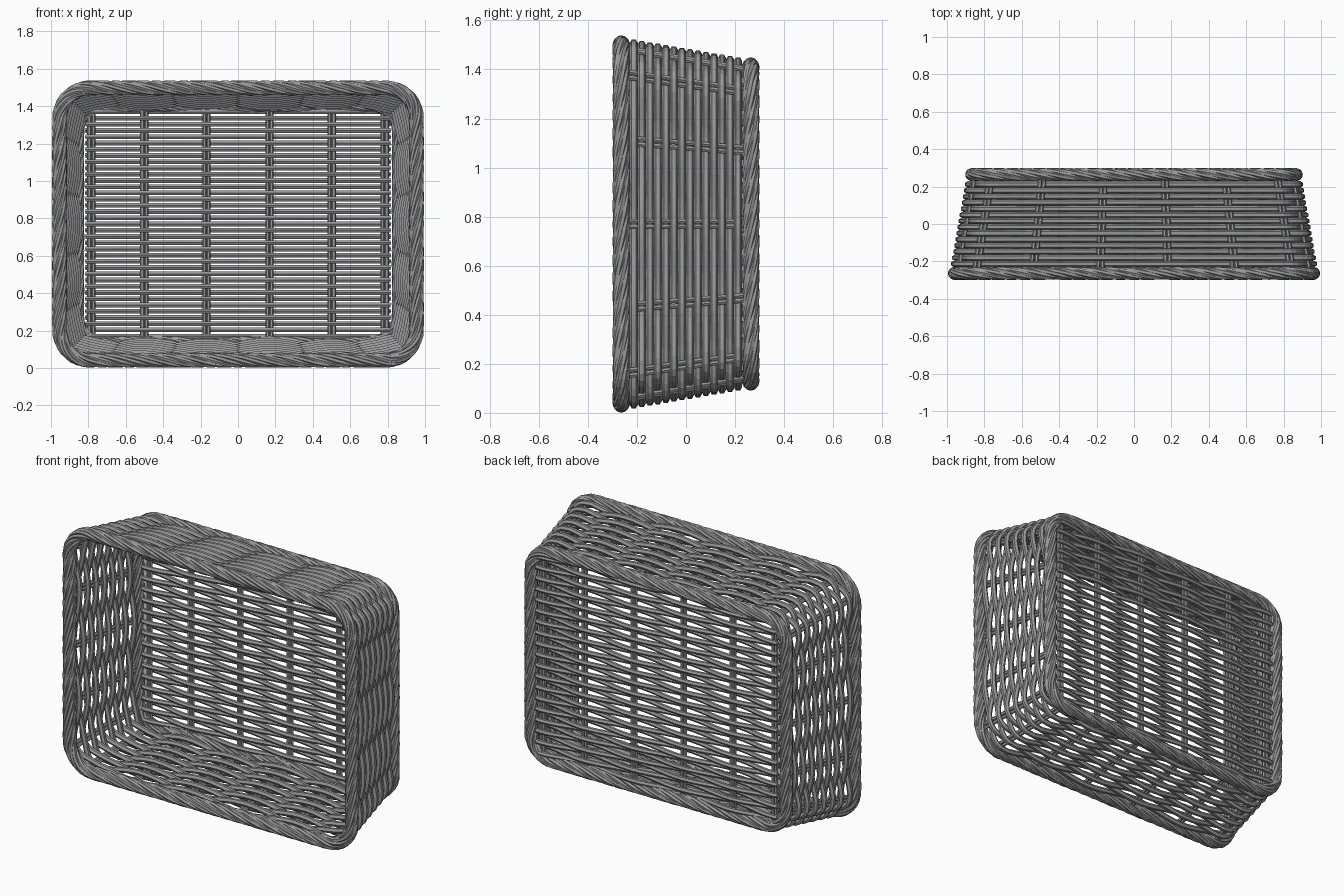
import bpy, math
from mathutils import Vector

if "Cube" in bpy.data.objects:
    bpy.data.objects.remove(bpy.data.objects["Cube"])

MID_Z = 0.77                       # centre height of the basket
HX, HZ, R = 0.905, 0.68, 0.15      # half sizes and corner radius at mid depth
ARC = math.pi * R / 2
SZ, SX = HZ - R, HX - R
HALF = 2 * SZ + 2 * SX + 2 * ARC   # half of the perimeter

wicker = bpy.data.materials.new("grey wicker")
wicker.diffuse_color = (0.32, 0.32, 0.32, 1)
wicker.use_nodes = True
wicker.node_tree.nodes["Principled BSDF"].inputs["Base Color"].default_value = wicker.diffuse_color


def perimeter(s):
    """Point (x, z) and outward normal of the rounded rectangle at length s."""
    s %= 2 * HALF
    sign = 1
    if s > HALF:
        s, sign = s - HALF, -1
    if s < SZ:
        p, n = (HX, s), (1, 0)
    elif s < SZ + ARC:
        a = (s - SZ) / R
        n = (math.cos(a), math.sin(a))
        p = (SX + R * n[0], SZ + R * n[1])
    elif s < SZ + ARC + 2 * SX:
        p, n = (SX - (s - SZ - ARC), HZ), (0, 1)
    elif s < SZ + 2 * ARC + 2 * SX:
        a = math.pi / 2 + (s - SZ - ARC - 2 * SX) / R
        n = (math.cos(a), math.sin(a))
        p = (-SX + R * n[0], SZ + R * n[1])
    else:
        p, n = (-HX, HALF - s), (-1, 0)
    return [c * sign for c in p], [c * sign for c in n]


def wall_point(s, y, out=0.0):
    """Point on the tapered wall, pushed outward by out."""
    p, n = perimeter(s)
    return Vector((p[0] * (HX - 0.175 * y) / HX + n[0] * out, y,
                   MID_Z + p[1] * (HZ - 0.17 * y) / HZ + n[1] * out))


def rods(name, paths, radius, closed=False):
    """One mesh of six-sided rods that follow the given paths."""
    cu = bpy.data.curves.new(name, 'CURVE')
    cu.dimensions = '3D'
    cu.bevel_depth = radius
    cu.bevel_resolution = 1
    cu.use_fill_caps = not closed
    for path in paths:
        sp = cu.splines.new('POLY')
        sp.points.add(len(path) - 1)
        for pt, co in zip(sp.points, path):
            pt.co = (*co, 1)
        sp.use_cyclic_u = closed
        sp.use_smooth = False
    cu.materials.append(wicker)
    ob = bpy.data.objects.new(name, cu)
    bpy.context.collection.objects.link(ob)
    bpy.ops.object.select_all(action='DESELECT')
    ob.select_set(True)
    bpy.context.view_layer.objects.active = ob
    bpy.ops.object.convert(target='MESH')


# Stake positions along the perimeter
BASE_X = [0.83, 0.53, 0.178]
across = BASE_X + [-x for x in reversed(BASE_X)]
half = [0, 0.32, 0.575] + [SZ + ARC + SX - x * 0.97 for x in across] + [HALF - 0.575, HALF - 0.32]
stakes = half + [s + HALF for s in half]
count = len(stakes)

# Wall stakes: pairs of thin rods
rods("wall_stakes", [[wall_point(s + d, y) for y in (-0.26, 0.26)]
                     for s in stakes for d in (-0.011, 0.011)], 0.011)

# Wall weave: closed rings passing in and out of the stakes
STEPS, AMP = 6, 0.021
rings = []
for row in range(14):
    y = -0.213 + 0.0327 * row
    ring = []
    for k in range(count * STEPS):
        i, f = divmod(k, STEPS)
        f /= STEPS
        nxt = stakes[i + 1] if i + 1 < count else 2 * HALF
        side = -1 if row % 2 == 0 else 1
        ring.append(wall_point(stakes[i] * (1 - f) + nxt * f, y,
                               side * AMP * math.cos(math.pi * (i + f))))
    rings.append(ring)
rods("wall_weave", rings, 0.0165, True)

# Base stakes: upright pairs across the back
BASE_Y = 0.262
base_stakes = [x * 0.945 for x in reversed(across)]
rods("base_stakes", [[(x + d, BASE_Y, MID_Z - 0.635), (x + d, BASE_Y, MID_Z + 0.635)]
                     for x in base_stakes for d in (-0.011, 0.011)], 0.011)

# Base weave: level strands passing in and out of the base stakes
strands = []
for row in range(37):
    z = MID_Z + (row - 18) * 0.0333
    side = 1 if row % 2 else -1
    line = [(-0.815, BASE_Y + side * AMP * 0.8, z)]
    for i in range(5):
        for k in range(STEPS):
            f = k / STEPS
            x = base_stakes[i] * (1 - f) + base_stakes[i + 1] * f
            line.append((x, BASE_Y + side * AMP * math.cos(math.pi * (i + f)), z))
    line += [(base_stakes[5], BASE_Y - side * AMP, z), (0.815, BASE_Y - side * AMP * 0.8, z)]
    strands.append(line)
rods("base_weave", strands, 0.0145)


# Rims: strands twisted around the front and back edges
def rim(name, y, turns, n=8, samples=240):
    paths = []
    for j in range(n):
        path = []
        for k in range(samples):
            t = k / samples
            a = 2 * math.pi * (j / n - turns * t)
            p = wall_point(2 * HALF * t, y, 0.003 + 0.027 * math.cos(a))
            p.y = y - 0.022 * math.sin(a)
            path.append(p)
        paths.append(path)
    rods(name, paths, 0.0135, True)


rim("front_rim", -0.264, 11)
rim("back_rim", 0.264, 10)
